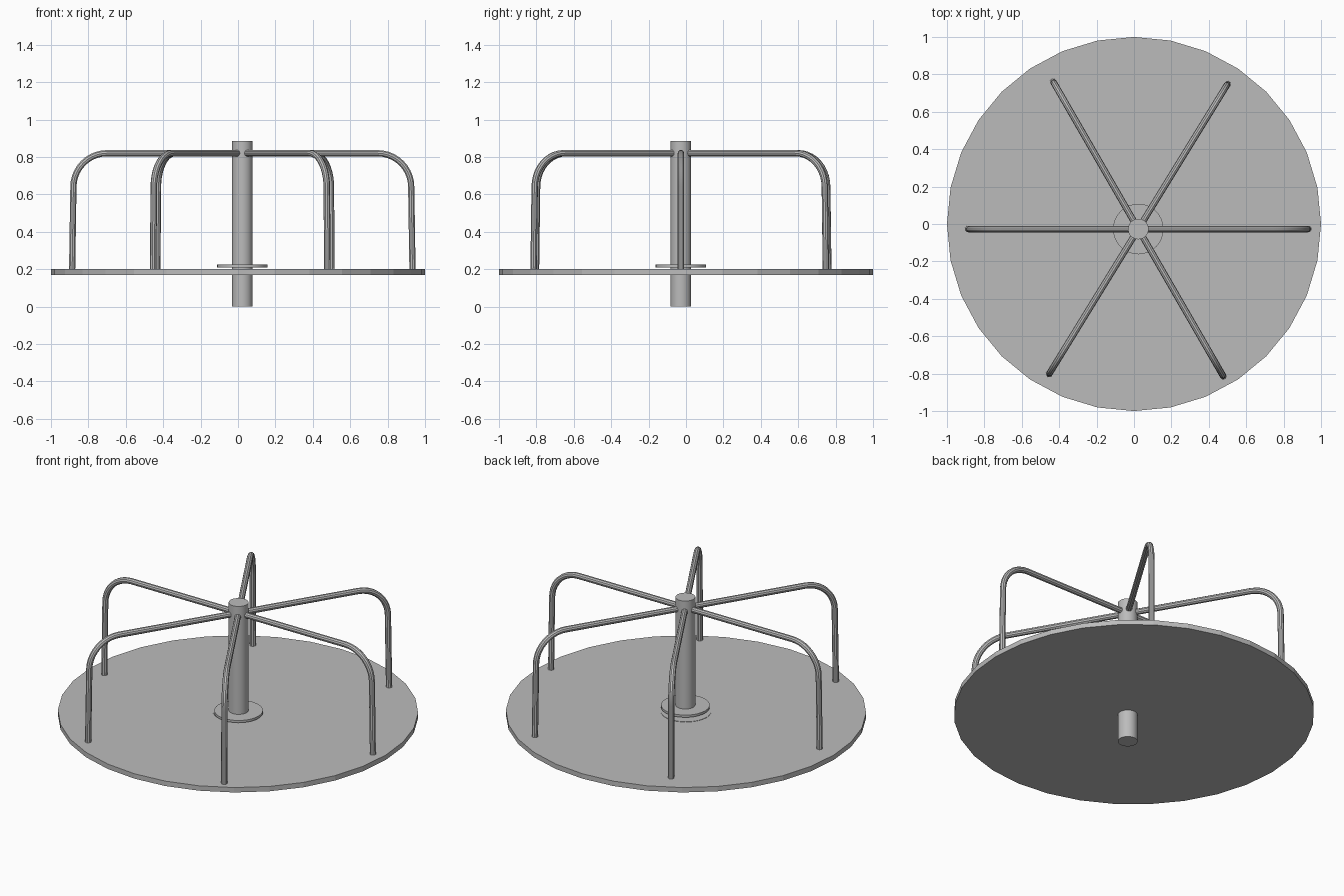
import bpy
from math import radians, sin, cos, pi

cube = bpy.data.objects.get("Cube")
if cube:
    bpy.data.objects.remove(cube, do_unlink=True)

# Single painted-metal colour
steel = bpy.data.materials.new("grey_metal")
steel.use_nodes = True
colour = (0.5, 0.5, 0.5, 1)
steel.diffuse_color = colour
steel.node_tree.nodes["Principled BSDF"].inputs["Base Color"].default_value = colour

HUB = (0.023, -0.027)   # the post sits slightly off centre


def finish(obj, name, smooth=True):
    obj.name = name
    obj.data.materials.append(steel)
    bpy.ops.object.select_all(action='DESELECT')
    obj.select_set(True)
    bpy.context.view_layer.objects.active = obj
    if smooth:
        bpy.ops.object.shade_smooth_by_angle(angle=radians(35))


def disc(name, centre, radius, bottom, top, sides=32, smooth=True):
    bpy.ops.mesh.primitive_cylinder_add(
        vertices=sides, radius=radius, depth=top - bottom,
        location=(*centre, (bottom + top) / 2))
    finish(bpy.context.object, name, smooth)


# Platform, collar and post
disc("platform", (0, 0), 1.0, 0.17, 0.2, smooth=False)
disc("platform_centre_plate", (0, 0), 0.14, 0.198, 0.202)
disc("post_collar", HUB, 0.135, 0.21, 0.224)
disc("centre_post", HUB, 0.055, 0, 0.885)

# Handrail path: out from the post, round the bend, down to the platform
BEND, REACH, RAIL_Z = 0.18, 0.903, 0.82
path = [(0.03, RAIL_Z)]
for i in range(11):
    a = i / 10 * pi / 2
    path.append((REACH - BEND + BEND * sin(a), RAIL_Z - BEND + BEND * cos(a)))
path.append((REACH + 0.007, 0.19))


def handrail(name, angle):
    curve = bpy.data.curves.new(name, 'CURVE')
    curve.dimensions = '3D'
    curve.bevel_depth = 0.0175
    curve.bevel_resolution = 3
    curve.use_fill_caps = True
    spline = curve.splines.new('POLY')
    spline.points.add(len(path) - 1)
    for point, (r, z) in zip(spline.points, path):
        point.co = (r * cos(angle), r * sin(angle), z, 1)
    obj = bpy.data.objects.new(name, curve)
    bpy.context.collection.objects.link(obj)
    obj.location = (*HUB, 0)
    bpy.ops.object.select_all(action='DESELECT')
    obj.select_set(True)
    bpy.context.view_layer.objects.active = obj
    bpy.ops.object.convert(target='MESH')
    finish(bpy.context.object, name)


# Six rails, one opposite pair turned slightly
for i, degrees in enumerate((0, 58.4, 120, 180, 238.4, 300)):
    handrail(f"handrail_{i + 1}", radians(degrees))
